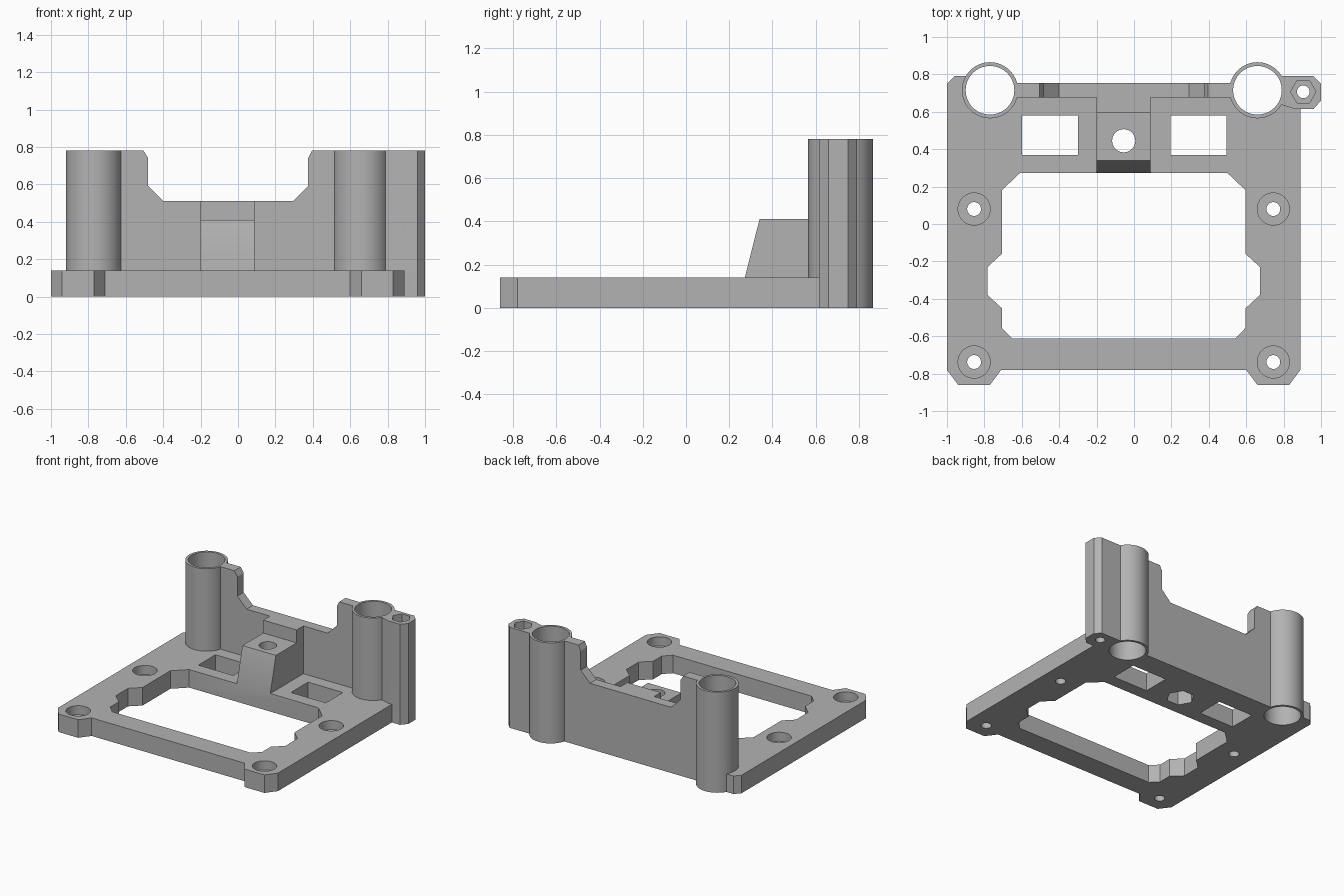
import bpy
import bmesh
import math
from mathutils import Matrix

cube = bpy.data.objects.get("Cube")
if cube:
    bpy.data.objects.remove(cube, do_unlink=True)

grey = bpy.data.materials.new("plain grey")
grey.use_nodes = True
colour = (0.45, 0.45, 0.45, 1)
grey.diffuse_color = colour
grey.node_tree.nodes["Principled BSDF"].inputs["Base Color"].default_value = colour

PLATE, TOP = 0.14, 0.78      # plate thickness, overall height
MID = -0.055                 # symmetry axis of the frame
TUBES = [(-0.77, 0.715), (0.66, 0.715)]
NUT = (0.905, 0.707)


def prism(name, points, low, high, plane="xy"):
    """Extrude a 2D outline along the axis normal to its plane."""
    place = {"xy": lambda a, b, h: (a, b, h),
             "xz": lambda a, b, h: (a, h, b),
             "yz": lambda a, b, h: (h, a, b)}[plane]
    bm = bmesh.new()
    face = bm.faces.new([bm.verts.new(place(a, b, low)) for a, b in points])
    extruded = bmesh.ops.extrude_face_region(bm, geom=[face])["geom"]
    shift = place(0, 0, high - low)
    bmesh.ops.translate(bm, vec=shift,
                        verts=[v for v in extruded if isinstance(v, bmesh.types.BMVert)])
    bmesh.ops.recalc_face_normals(bm, faces=bm.faces)
    return finish(name, bm)


def cylinder(name, centre, radius, low, high, sides=64):
    bm = bmesh.new()
    bmesh.ops.create_cone(bm, cap_ends=True, segments=sides, radius1=radius, radius2=radius,
                          depth=high - low,
                          matrix=Matrix.Translation((*centre, (low + high) / 2))
                          @ Matrix.Rotation(math.pi / 2 if sides == 6 else 0, 4, "Z"))
    # Turn hexagons so a corner points along x
    if sides == 6:
        first = max(bm.verts, key=lambda v: v.co.x).co
        if abs(first.y - centre[1]) > 0.001:
            bmesh.ops.rotate(bm, verts=bm.verts, cent=(*centre, 0),
                             matrix=Matrix.Rotation(math.pi / 6, 3, "Z"))
    return finish(name, bm)


def box(name, x0, x1, y0, y1, z0, z1):
    return prism(name, [(x0, y0), (x1, y0), (x1, y1), (x0, y1)], z0, z1)


def finish(name, bm):
    mesh = bpy.data.meshes.new(name)
    bm.to_mesh(mesh)
    bm.free()
    mesh.materials.append(grey)
    obj = bpy.data.objects.new(name, mesh)
    bpy.context.collection.objects.link(obj)
    return obj


def combine(body, parts, operation):
    """Boolean each part into the body, then discard the part."""
    for part in parts:
        part.hide_render = True
        mod = body.modifiers.new(part.name, "BOOLEAN")
        mod.operation, mod.object, mod.solver = operation, part, "EXACT"
        bpy.context.view_layer.update()
        result = bpy.data.meshes.new_from_object(
            body.evaluated_get(bpy.context.evaluated_depsgraph_get()))
        body.modifiers.clear()
        body.data = result
        bpy.data.objects.remove(part, do_unlink=True)


def mirrored(half):
    """Complete a right-hand half outline about the frame's axis."""
    return half + [(2 * MID - x, y) for x, y in reversed(half)]


# Base plate with stepped front feet
frame = prism("mounting_frame", mirrored([
    (0.60, -0.78), (0.66, -0.86), (0.83, -0.86), (0.89, -0.78),
    (0.89, 0.75), (0.85, 0.79), (0.62, 0.79), (0.55, 0.755)]), 0, PLATE)

# Upright back wall with a dropped middle
wall = prism("back_wall", [
    (-0.70, 0), (-0.70, TOP), (-0.505, TOP), (-0.48, 0.74), (-0.48, 0.59), (-0.40, 0.51),
    (0.295, 0.51), (0.375, 0.59), (0.375, 0.74), (0.395, TOP), (0.60, TOP), (0.60, 0)],
    0.677, 0.755, "xz")

# Central sloped bracket and its raised back
bracket = prism("sloped_bracket", [
    (0.272, 0.05), (0.272, PLATE), (0.34, 0.41), (0.595, 0.41), (0.595, 0.51),
    (0.70, 0.51), (0.70, 0.05)], -0.20, 0.087, "yz")

# Rod tubes and the nut post beside the left one
tubes = [cylinder("rod_tube", c, 0.15, 0, TOP) for c in TUBES]
post = prism("nut_post", [
    (0.70, 0.79), (0.96, 0.79), (1.0, 0.75), (1.0, 0.66), (0.96, 0.615),
    (0.86, 0.615), (0.78, 0.64), (0.70, 0.64)], 0, TOP)
combine(frame, [wall, bracket, *tubes, post], "UNION")

# Large opening and two windows
cutters = [prism("opening", mirrored([
    (0.54, -0.613), (0.597, -0.555), (0.597, -0.45), (0.673, -0.38), (0.673, -0.23),
    (0.597, -0.16), (0.597, 0.18), (0.50, 0.272)]), -0.1, PLATE + 0.1)]
for x in (-0.60, 0.195):
    cutters.append(box("window", x, x + 0.30, 0.37, 0.58, -0.1, PLATE + 0.1))

# Rod bores, counterbored screw holes, nut pockets
for c in TUBES:
    cutters.append(cylinder("rod_bore", c, 0.13, -0.1, TOP + 0.1))
for x in (-0.855, 0.745):
    for y in (-0.738, 0.08):
        cutters.append(cylinder("screw_hole", (x, y), 0.037, -0.1, PLATE + 0.1, 32))
        cutters.append(cylinder("screw_head", (x, y), 0.086, 0.07, PLATE + 0.1, 48))
cutters.append(cylinder("post_hole", NUT, 0.034, -0.1, TOP + 0.1, 32))
cutters.append(cylinder("post_nut", NUT, 0.068, TOP - 0.06, TOP + 0.1, 6))
cutters.append(cylinder("bracket_hole", (MID, 0.445), 0.062, -0.1, 0.6, 32))
cutters.append(cylinder("bracket_nut", (MID, 0.445), 0.10, -0.1, 0.25, 6))
combine(frame, cutters, "DIFFERENCE")

# Smooth the round walls, keep the edges sharp
bpy.ops.object.select_all(action="DESELECT")
frame.select_set(True)
bpy.context.view_layer.objects.active = frame
bpy.ops.object.shade_smooth_by_angle(angle=math.radians(25))
